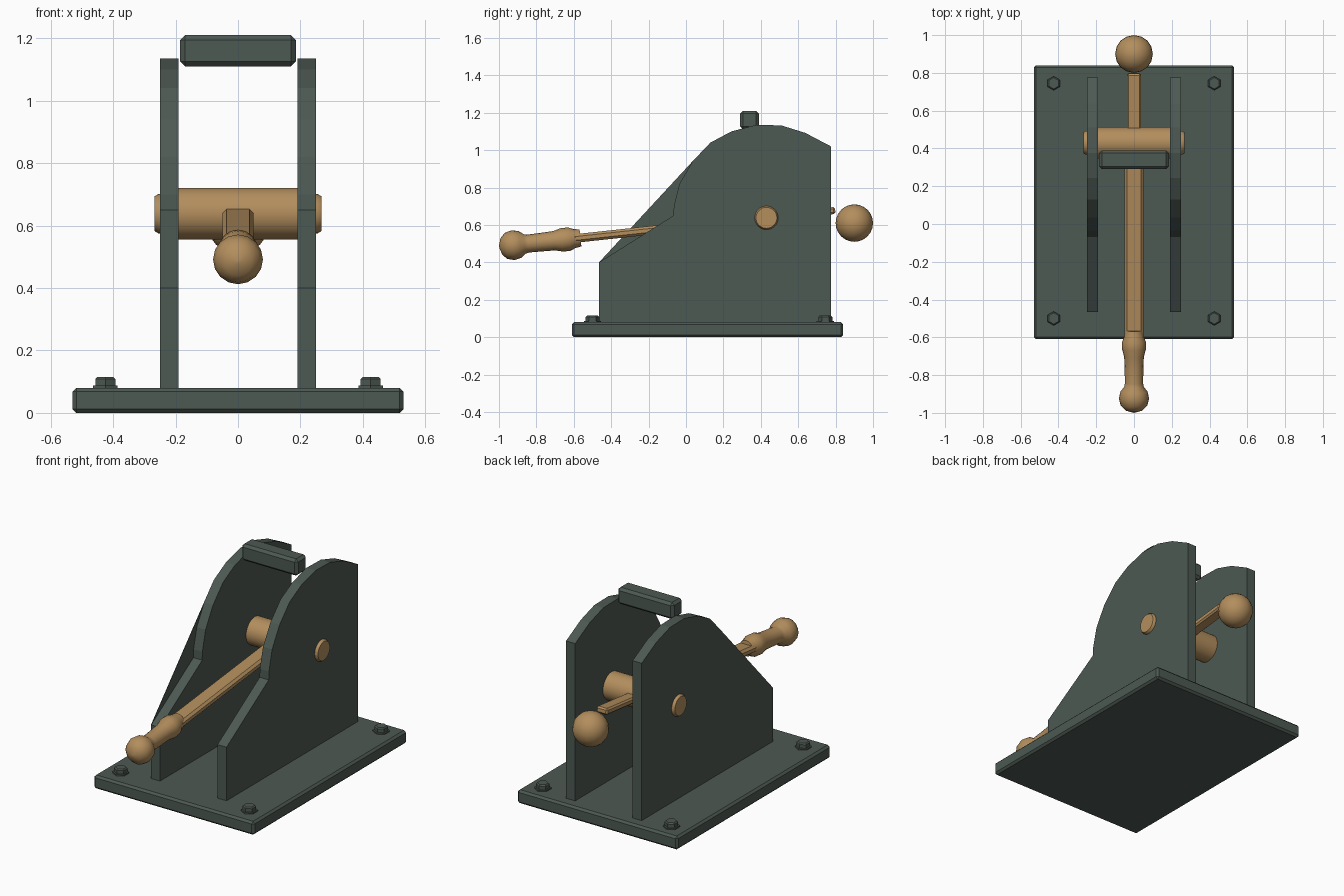
import bpy, bmesh, math
from mathutils import Matrix

cube = bpy.data.objects.get("Cube")
if cube:
    bpy.data.objects.remove(cube, do_unlink=True)


def material(name, color):
    mat = bpy.data.materials.new(name)
    mat.use_nodes = True
    mat.diffuse_color = color
    mat.node_tree.nodes["Principled BSDF"].inputs["Base Color"].default_value = color
    return mat


STEEL = material("painted_steel", (0.075, 0.1, 0.085, 1))
WOOD = material("wood", (0.45, 0.27, 0.11, 1))


def finish(name, bm, mat, bevel=0, smooth=False, matrix=None):
    """Turn a bmesh into an object with optional chamfer and shading."""
    if matrix:
        bm.transform(matrix)
    bmesh.ops.recalc_face_normals(bm, faces=bm.faces)
    mesh = bpy.data.meshes.new(name)
    bm.to_mesh(mesh)
    bm.free()
    mesh.materials.append(mat)
    obj = bpy.data.objects.new(name, mesh)
    bpy.context.collection.objects.link(obj)
    if bevel:
        mod = obj.modifiers.new("chamfer", "BEVEL")
        mod.width = bevel
        mod.segments = 1
        mod.limit_method = "ANGLE"
    if smooth:
        bpy.ops.object.select_all(action="DESELECT")
        obj.select_set(True)
        bpy.context.view_layer.objects.active = obj
        bpy.ops.object.shade_smooth_by_angle(angle=math.radians(40))
    return obj


def box(name, lo, hi, mat, bevel=0, matrix=None):
    bm = bmesh.new()
    bmesh.ops.create_cube(bm, size=1)
    for v in bm.verts:
        v.co = [a + (c + 0.5) * (b - a) for a, b, c in zip(lo, hi, v.co)]
    return finish(name, bm, mat, bevel, matrix=matrix)


def lathe(name, profile, mat, matrix, sides=16, smooth=True, bevel=0):
    """Revolve (distance, radius) pairs about the local z axis."""
    bm = bmesh.new()
    rings = []
    for d, r in profile:
        rings.append([bm.verts.new((r * math.cos(t), r * math.sin(t), d))
                      for t in (math.tau * i / sides for i in range(sides))])
    for a, b in zip(rings, rings[1:]):
        for i in range(sides):
            j = (i + 1) % sides
            bm.faces.new((a[i], a[j], b[j], b[i]))
    bm.faces.new(rings[0])
    bm.faces.new(rings[-1])
    return finish(name, bm, mat, bevel, smooth, matrix)


def slab(name, outline, x0, x1):
    """Extrude a (y, z) outline along x."""
    bm = bmesh.new()
    face = bm.faces.new([bm.verts.new((x0, y, z)) for y, z in outline])
    ext = bmesh.ops.extrude_face_region(bm, geom=[face])
    moved = [g for g in ext["geom"] if isinstance(g, bmesh.types.BMVert)]
    bmesh.ops.translate(bm, verts=moved, vec=(x1 - x0, 0, 0))
    return finish(name, bm, STEEL)


# Base plate and corner bolts
box("base_plate", (-0.53, -0.61, 0), (0.53, 0.84, 0.08), STEEL, 0.012)
for sx, side in ((1, "left"), (-1, "right")):
    for y, end in ((-0.5, "front"), (0.745, "back")):
        at = Matrix.Translation((sx * 0.425, y, 0.075)) @ Matrix.Rotation(math.pi / 6, 4, "Z")
        lathe(f"bolt_washer_{end}_{side}", [(0, 0.046), (0.012, 0.046)], STEEL, at, 6, False)
        lathe(f"bolt_head_{end}_{side}", [(0, 0.037), (0.033, 0.037), (0.04, 0.03)],
              STEEL, at, 6, False)

# Side plates with a stepped front and an arched top
hollow = [(-0.465, 0.4), (-0.067, 0.65), (-0.065, 0.7), (-0.035, 0.82), (0.035, 0.94)]
arch = [(0.13, 1.04), (0.243, 1.1), (0.376, 1.135), (0.51, 1.132),
        (0.638, 1.092), (0.775, 1.02)]
outline = [(-0.465, 0.07)] + hollow + arch + [(0.775, 0.07)]
slab("side_plate_left", outline, 0.19, 0.25)
slab("side_plate_right", outline, -0.19, -0.25)

# Thin web filling the hollow on the right plate's outer face
slab("right_plate_web", hollow, -0.248, -0.25)

# Stop bar across the top
box("stop_bar", (-0.185, 0.29, 1.11), (0.185, 0.39, 1.21), STEEL, 0.015)

# Pivot barrel and pin
pivot = Matrix.Translation((0, 0.43, 0.638))
across = pivot @ Matrix.Rotation(math.pi / 2, 4, "Y")
lathe("pivot_barrel", [(-0.19, 0.083), (0.19, 0.083)], WOOD, across, 32)
lathe("pivot_pin", [(-0.267, 0.056), (-0.255, 0.063), (0.255, 0.063), (0.267, 0.056)],
      WOOD, across, 32)

# Tilted lever arms
tilt = pivot @ Matrix.Rotation(math.atan(0.108), 4, "X")
box("lever_front_arm", (-0.05, -1.04, -0.023), (0.05, 0, 0.023), WOOD, 0.013, tilt)
box("lever_back_arm", (-0.037, 0, -0.019), (0.037, 0.37, 0.019), WOOD, 0.009, tilt)

# Turned handle with a collar and a ball end
grip = [(1.0, 0.045), (1.035, 0.052), (1.06, 0.063), (1.1, 0.063), (1.14, 0.052),
        (1.2, 0.05), (1.28, 0.048), (1.3, 0.052), (1.325, 0.072), (1.363, 0.08),
        (1.4, 0.07), (1.425, 0.045), (1.437, 0.006)]
lathe("lever_handle", grip, WOOD, tilt @ Matrix.Rotation(math.pi / 2, 4, "X"))

# Counterweight ball behind the lever
bm = bmesh.new()
bmesh.ops.create_uvsphere(bm, u_segments=16, v_segments=12, radius=0.1)
finish("counterweight_ball", bm, WOOD, smooth=True, matrix=Matrix.Translation((0, 0.9, 0.61)))
